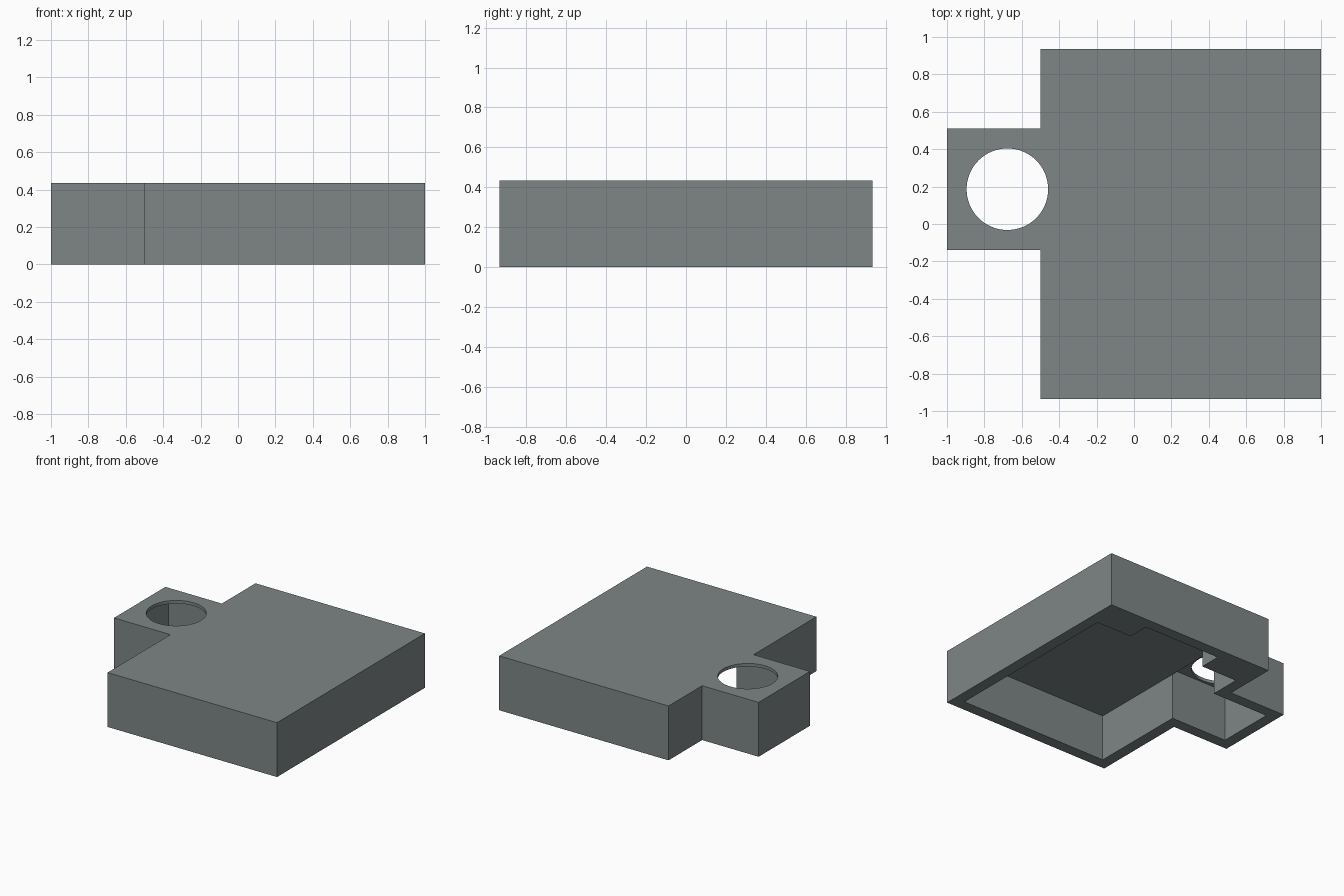
import bpy, bmesh, math

if "Cube" in bpy.data.objects:
    bpy.data.objects.remove(bpy.data.objects["Cube"])

H = 0.435        # overall height
W = 0.09         # wall thickness
Y = 0.935        # half depth of the main body
T0, T1 = -0.14, 0.51   # depth range of the side tab


def prism(name, profile, z0, z1):
    """Extrude a flat outline from z0 up to z1."""
    bm = bmesh.new()
    face = bm.faces.new([bm.verts.new((x, y, z0)) for x, y in profile])
    up = bmesh.ops.extrude_face_region(bm, geom=[face])
    verts = [g for g in up["geom"] if isinstance(g, bmesh.types.BMVert)]
    bmesh.ops.translate(bm, verts=verts, vec=(0, 0, z1 - z0))
    bmesh.ops.recalc_face_normals(bm, faces=bm.faces)
    mesh = bpy.data.meshes.new(name)
    bm.to_mesh(mesh)
    bm.free()
    obj = bpy.data.objects.new(name, mesh)
    bpy.context.collection.objects.link(obj)
    return obj


def cut(target, cutter):
    """Subtract the cutter from the target and remove it."""
    cutter.hide_render = True
    mod = target.modifiers.new("cut", 'BOOLEAN')
    mod.operation = 'DIFFERENCE'
    mod.solver = 'EXACT'
    mod.object = cutter
    bpy.context.view_layer.objects.active = target
    bpy.ops.object.modifier_apply(modifier=mod.name)
    bpy.data.objects.remove(cutter)


# Outer shell: wide body with a tab on the left
shell = prism("housing_shell", [
    (1, -Y), (1, Y), (-0.5, Y), (-0.5, T1), (-1, T1),
    (-1, T0), (-0.5, T0), (-0.5, -Y)], 0, H)

# Main cavity, open below, leaving two solid blocks along the back wall
xi, yi, xl, yb = 1 - W, Y - W, -0.5 + W, 0.67
cut(shell, prism("main_cavity", [
    (xi, -yi), (xi, yb), (0.595, yb), (0.595, yi), (-0.09, yi),
    (-0.09, yb), (xl, yb), (xl, -yi)], -0.1, 0.37))

# Tab cavity with a thinner roof, joined to the main cavity
cut(shell, prism("tab_cavity_low", [
    (-1 + W, T0 + W), (-0.2, T0 + W), (-0.2, T1 - W), (-1 + W, T1 - W)], -0.1, 0.3))
cut(shell, prism("tab_cavity_high", [
    (-1 + W, T0 + W), (xl, T0 + W), (xl, T1 - W), (-1 + W, T1 - W)], 0.2, 0.41))

# Round hole through the tab roof
N = 64
cut(shell, prism("round_hole", [
    (-0.677 + 0.218 * math.cos(2 * math.pi * i / N),
     0.186 + 0.218 * math.sin(2 * math.pi * i / N)) for i in range(N)], 0.35, 0.6))

# Single grey material
grey = bpy.data.materials.new("slate_grey")
grey.diffuse_color = (0.21, 0.24, 0.24, 1)
grey.use_nodes = True
grey.node_tree.nodes["Principled BSDF"].inputs["Base Color"].default_value = grey.diffuse_color
shell.data.materials.clear()
shell.data.materials.append(grey)
for p in shell.data.polygons:
    p.material_index = 0

shell.select_set(True)
bpy.context.view_layer.objects.active = shell
bpy.ops.object.shade_smooth_by_angle(angle=math.radians(30))
